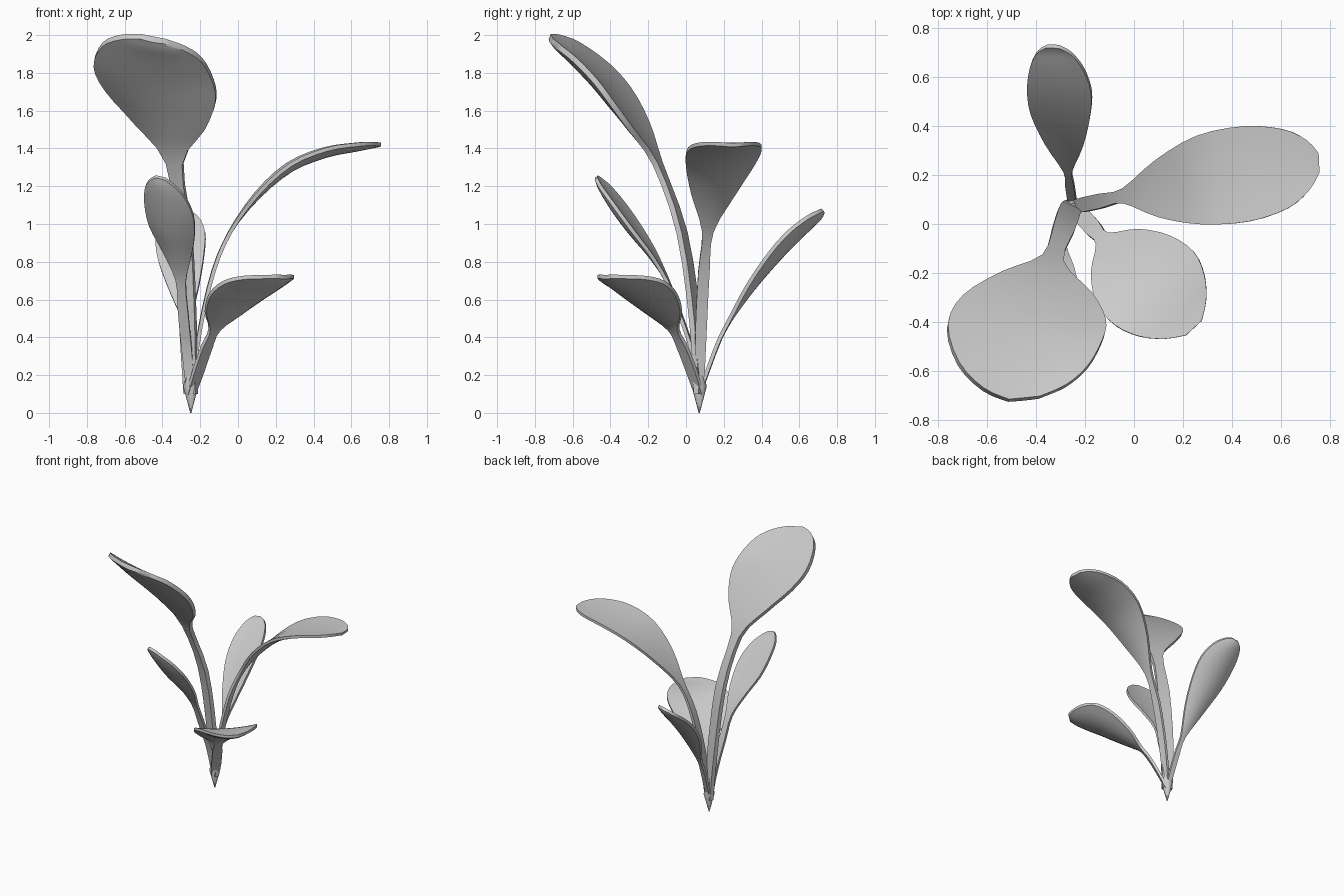
import bpy
import bmesh
from mathutils import Vector

cube = bpy.data.objects.get("Cube")
if cube:
    bpy.data.objects.remove(cube, do_unlink=True)

# One plain material for the whole plant
grey = bpy.data.materials.new("plain grey")
grey.use_nodes = True
colour = (0.6, 0.6, 0.6, 1)
grey.diffuse_color = colour
grey.node_tree.nodes["Principled BSDF"].inputs["Base Color"].default_value = colour

ROOT = (-0.25, 0.07, 0.1)
BLADE = [0.6, 0.93, 1, 0.83, 0.53, 0.2]   # blade width from stem to tip
STEPS = 3                                 # rows between two spine points
ACROSS = 8                                # strips across the blade


def finish(name, bm):
    bmesh.ops.recalc_face_normals(bm, faces=bm.faces)
    mesh = bpy.data.meshes.new(name)
    bm.to_mesh(mesh)
    bm.free()
    mesh.materials.append(grey)
    obj = bpy.data.objects.new(name, mesh)
    bpy.context.collection.objects.link(obj)
    bpy.ops.object.select_all(action='DESELECT')
    obj.select_set(True)
    bpy.context.view_layer.objects.active = obj
    bpy.ops.object.shade_smooth_by_angle(angle=0.9)


def skin(bm, loops):
    """Join closed loops into a capped tube."""
    for low, high in zip(loops, loops[1:]):
        for j in range(len(low)):
            k = (j + 1) % len(low)
            bm.faces.new((low[j], low[k], high[k], high[j]))
    bm.faces.new(loops[0])
    bm.faces.new(loops[-1])


def smooth_path(points):
    """Catmull-Rom curve through the points."""
    pts = [points[0]] + points + [points[-1]]
    path = []
    for a, b, c, d in zip(pts, pts[1:], pts[2:], pts[3:]):
        for k in range(STEPS):
            t = k / STEPS
            path.append(0.5 * (2 * b + (c - a) * t
                               + (2 * a - 5 * b + 4 * c - d) * t ** 2
                               + (3 * b - a - 3 * c + d) * t ** 3))
    return path + [points[-1]]


def leaf(name, spine, stem, width, side, side_tip, belly, rim=0.02):
    """Flat stem of three spine points, then a blade with a rounded belly."""
    spots = [Vector(p) for p in [ROOT] + spine]
    widths = [stem * 0.8] + [stem] * 3 + [width * f for f in BLADE]
    # carry the half width as a fourth coordinate so it is smoothed too
    rows = smooth_path([Vector((*p, w)) for p, w in zip(spots, widths)])
    strips = [2 * j / ACROSS - 1 for j in range(ACROSS + 1)]
    bm = bmesh.new()
    loops = []
    for i, row in enumerate(rows):
        ahead = (rows[min(i + 1, len(rows) - 1)] - rows[max(i - 1, 0)]).xyz
        across = Vector(side).lerp(Vector(side_tip), i / (len(rows) - 1))
        across.normalize()
        up = ahead.cross(across).normalized()
        if up.z < 0:
            up.negate()
        half = max(row.w, stem * 0.8)
        depth = belly * max(0, half - stem) / (width - stem)

        def point(u, level, sag):
            drop = sag * depth * (1 - u * u)
            return bm.verts.new(row.xyz + across * half * u
                                + up * (level - drop))

        top = [point(u, rim / 2, 0.25) for u in strips]
        under = [point(u, -rim / 2, 1) for u in reversed(strips)]
        loops.append(top + under)
    skin(bm, loops)
    finish(name, bm)


leaf("tall_front_leaf",
     [(-.265, .05, .47), (-.288, -.02, .95), (-.335, -.15, 1.32),
      (-.36, -.25, 1.52), (-.41, -.35, 1.68), (-.447, -.45, 1.8),
      (-.455, -.58, 1.91), (-.45, -.67, 1.96), (-.45, -.715, 1.98)],
     0.045, 0.32, (1, -.5, 0), (1, .1, -.2), belly=0.06, rim=0.03)

leaf("long_left_leaf",
     [(-.2, .08, .45), (-.13, .095, .75), (-.04, .115, .96),
      (.1, .145, 1.16), (.27, .18, 1.315), (.46, .205, 1.395),
      (.62, .225, 1.42), (.71, .24, 1.425), (.755, .25, 1.42)],
     0.03, 0.195, (-.05, 1, 0), (-.05, 1, 0), belly=0.035)

leaf("back_leaf",
     [(-.255, .11, .21), (-.264, .17, .37), (-.27, .22, .47),
      (-.285, .33, .66), (-.3, .45, .825), (-.305, .55, .935),
      (-.315, .64, 1.01), (-.325, .7, 1.05), (-.33, .725, 1.07)],
     0.018, 0.133, (1, -.05, .18), (1, -.05, .18), belly=0.04)

leaf("low_front_leaf",
     [(-.21, .03, .22), (-.165, -.02, .35), (-.125, -.065, .44),
      (-.075, -.115, .53), (0, -.19, .625), (.085, -.265, .69),
      (.155, -.335, .715), (.21, -.39, .72), (.245, -.425, .722)],
     0.035, 0.22, (.73, .68, 0), (.73, .68, 0), belly=0.07)

leaf("narrow_front_leaf",
     [(-.27, .035, .32), (-.29, -.035, .53), (-.303, -.1, .7),
      (-.325, -.175, .845), (-.35, -.255, .965), (-.365, -.335, 1.075),
      (-.385, -.405, 1.165), (-.4, -.45, 1.215), (-.41, -.475, 1.245)],
     0.028, 0.133, (1, -.05, -.25), (1, -.05, -.25), belly=0.04)

# Pointed crown where the stems meet
bm = bmesh.new()
rings = []
for z, radius in ((0, 0.003), (0.14, 0.04), (0.26, 0.015)):
    ring = bmesh.ops.create_circle(bm, segments=8, radius=radius)["verts"]
    bmesh.ops.translate(bm, verts=ring, vec=(ROOT[0], ROOT[1], z))
    rings.append(ring)
skin(bm, rings)
finish("crown", bm)
